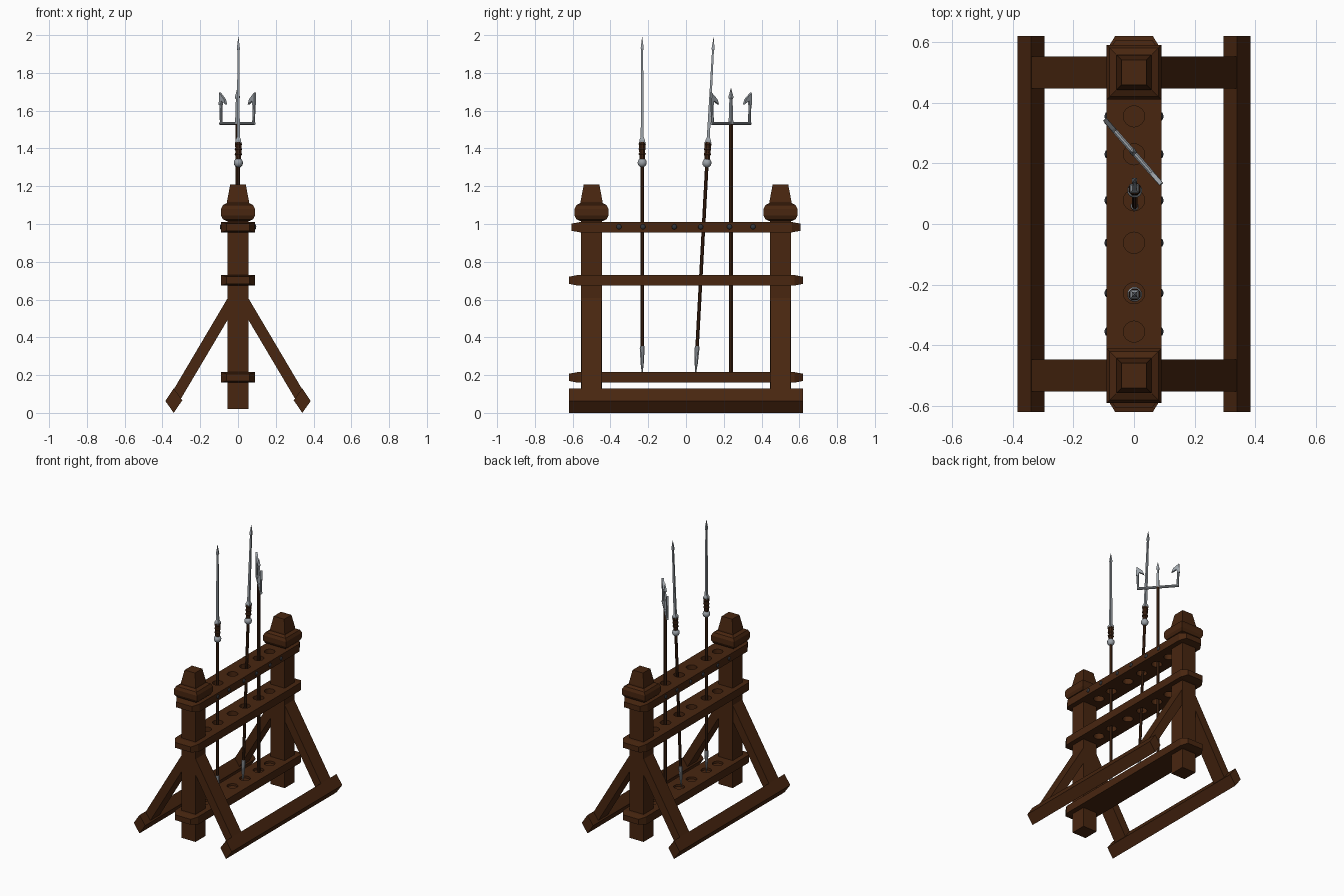
import bpy, bmesh, math
from mathutils import Matrix, Vector

if "Cube" in bpy.data.objects:
    bpy.data.objects.remove(bpy.data.objects["Cube"])


def material(name, rgb):
    m = bpy.data.materials.new(name)
    m.use_nodes = True
    m.diffuse_color = (*rgb, 1)
    m.node_tree.nodes["Principled BSDF"].inputs["Base Color"].default_value = (*rgb, 1)
    return m


WOOD = material("dark wood", (0.065, 0.019, 0.005))
SHAFT = material("shaft wood", (0.05, 0.017, 0.006))
STEEL = material("steel", (0.33, 0.36, 0.39))
IRON = material("dark iron", (0.03, 0.033, 0.04))


def finish(name, bm, mat, matrix=Matrix(), smooth=False):
    bmesh.ops.recalc_face_normals(bm, faces=bm.faces)
    mesh = bpy.data.meshes.new(name)
    bm.to_mesh(mesh)
    bm.free()
    mesh.materials.append(mat)
    ob = bpy.data.objects.new(name, mesh)
    ob.matrix_world = matrix
    bpy.context.collection.objects.link(ob)
    if smooth:
        bpy.ops.object.select_all(action="DESELECT")
        ob.select_set(True)
        bpy.context.view_layer.objects.active = ob
        bpy.ops.object.shade_smooth_by_angle(angle=math.radians(40))
    return ob


def loft(name, rings, mat, matrix=Matrix(), smooth=False):
    """Skin a list of equally sized point rings and cap both ends."""
    bm = bmesh.new()
    rows = [[bm.verts.new(p) for p in ring] for ring in rings]
    n = len(rows[0])
    for a, b in zip(rows, rows[1:]):
        for i in range(n):
            j = (i + 1) % n
            bm.faces.new((a[i], a[j], b[j], b[i]))
    bm.faces.new(rows[0])
    bm.faces.new(rows[-1])
    return finish(name, bm, mat, matrix, smooth)


def turned(name, profile, sides, mat, matrix=Matrix(), smooth=False):
    """Lathe (radius, height) pairs; four sides gives square half-widths."""
    k = math.sqrt(2) if sides == 4 else 1
    rings = []
    for r, z in profile:
        angles = [math.tau * (i + 0.5) / sides for i in range(sides)]
        rings.append([(k * r * math.cos(a), k * r * math.sin(a), z) for a in angles])
    return loft(name, rings, mat, matrix, smooth)


def prism(name, outline, y0, y1, mat, matrix=Matrix()):
    return loft(name, [[(x, y, z) for x, z in outline] for y in (y0, y1)], mat, matrix)


def rod(name, p, q, r, mat, matrix=Matrix()):
    d = Vector(q) - Vector(p)
    place = Matrix.Translation(p) @ d.to_track_quat("Z", "Y").to_matrix().to_4x4()
    return turned(name, [(r, 0), (r, d.length)], 8, mat, matrix @ place, True)


HOLES = (-0.355, -0.228, -0.062, 0.078, 0.23, 0.355)


def rail(name, z, length, depth):
    """Plank with tapered ends and a row of drilled holes."""
    rings = []
    for y, hx, hz in ((-length, 0.062, 0.019), (0.045 - length, 0.09, 0.0275),
                      (length - 0.045, 0.09, 0.0275), (length, 0.062, 0.019)):
        rings.append([(-hx, y, z - hz), (hx, y, z - hz), (hx, y, z + hz), (-hx, y, z + hz)])
    ob = loft(name, rings, WOOD)
    bm = bmesh.new()
    for y in HOLES:
        bmesh.ops.create_cone(bm, cap_ends=True, segments=16, radius1=0.035, radius2=0.035,
                              depth=0.2, matrix=Matrix.Translation((0, y, z + 0.1275 - depth)))
    cutter = finish(name + "_cutter", bm, WOOD)
    cutter.hide_render = True
    mod = ob.modifiers.new("holes", "BOOLEAN")
    mod.operation = "DIFFERENCE"
    mod.solver = "EXACT"
    mod.object = cutter
    bpy.context.view_layer.objects.active = ob
    bpy.ops.object.modifier_apply(modifier=mod.name)
    bpy.data.objects.remove(cutter)


# Rails
rail("top_rail", 0.983, 0.605, 0.1)
rail("middle_rail", 0.702, 0.62, 0.1)
rail("bottom_rail", 0.188, 0.62, 0.015)

# Posts with moulded caps, and the splayed struts
for end, s in (("front", -1), ("back", 1)):
    at = Matrix.Translation((0, s * 0.5, 0))
    turned(end + "_post", [(0.055, 0.02), (0.055, 1.03)], 4, WOOD, at)
    turned(end + "_post_cushion", [(0.06, 1.015), (0.08, 1.025), (0.09, 1.045), (0.09, 1.08),
                                   (0.08, 1.1), (0.06, 1.11)], 4, WOOD, at)
    turned(end + "_post_finial", [(0.058, 1.105), (0.058, 1.12), (0.041, 1.21)], 4, WOOD, at)
    for side, m in (("left", 1), ("right", -1)):
        outline = [(0, 0.7), (m * 0.34, 0.125), (m * 0.32, 0.045), (0, 0.585)]
        prism(f"{end}_{side}_strut", outline, s * 0.5 - 0.053, s * 0.5 + 0.053, WOOD)

# Foot beams
for side, m in (("left", 1), ("right", -1)):
    outline = [(m * 0.34, 0), (m * 0.385, 0.063), (m * 0.34, 0.13), (m * 0.295, 0.067)]
    prism(side + "_foot_beam", outline, -0.62, 0.62, WOOD)

# Bolts beside each hole
for i, y in enumerate(HOLES):
    for m in (-1, 1):
        bm = bmesh.new()
        bmesh.ops.create_icosphere(bm, subdivisions=2, radius=0.014)
        bmesh.ops.scale(bm, vec=(0.5, 1, 1), verts=bm.verts)
        finish(f"bolt_{i}_{m}", bm, IRON, Matrix.Translation((m * 0.09, y, 0.985)), True)


# Spears
def spear(name, place):
    turned(name + "_butt_spike", [(0.001, 0.2), (0.009, 0.26), (0.014, 0.34), (0.012, 0.355)],
           8, STEEL, place, True)
    turned(name + "_shaft", [(0.01, 0.34), (0.01, 1.32)], 8, SHAFT, place, True)
    ball = [(max(0.001, 0.025 * math.sin(math.pi * i / 8)),
             1.325 - 0.025 * math.cos(math.pi * i / 8)) for i in range(9)]
    turned(name + "_ball", ball, 12, STEEL, place, True)
    turned(name + "_grip", [(0.015, 1.34), (0.019, 1.435)], 8, SHAFT, place, True)
    for i in range(3):
        z = 1.365 + 0.026 * i
        turned(f"{name}_grip_band_{i}", [(0.018, z), (0.021, z + 0.006), (0.018, z + 0.012)],
               8, SHAFT, place)
    turned(name + "_socket", [(0.015, 1.43), (0.015, 1.445), (0.008, 1.46)], 4, STEEL, place)
    turned(name + "_blade", [(0.008, 1.44), (0.005, 1.92), (0.008, 1.93), (0.0008, 1.99)],
           4, STEEL, place)


spear("upright_spear", Matrix.Translation((0.002, -0.232, 0)))
spear("leaning_spear", Matrix.Translation((0.002, 0.04, 0)) @ Matrix.Rotation(-0.0535, 4, "X"))

# Trident, turned diagonally
place = Matrix.Translation((-0.003, 0.238, 0)) @ Matrix.Rotation(math.atan2(0.1, -0.0875), 4, "Z")
turned("trident_shaft", [(0.011, 0.2), (0.011, 1.53)], 8, SHAFT, place, True)
rod("trident_crossbar", (-0.137, 0, 1.532), (0.137, 0, 1.532), 0.009, STEEL, place)
turned("trident_centre_prong", [(0.009, 1.53), (0.006, 1.66), (0.01, 1.67), (0.0008, 1.718)],
       4, STEEL, place)
for side, m in (("left", 1), ("right", -1)):
    rod(f"trident_{side}_prong", (m * 0.13, 0, 1.53), (m * 0.134, 0, 1.65), 0.008, STEEL, place)
    barb = [(0.14, 1.695), (0.143, 1.63), (0.126, 1.63), (0.124, 1.652), (0.09, 1.633), (0.1, 1.66)]
    prism(f"trident_{side}_barb", [(m * x, z) for x, z in barb], -0.007, 0.007, STEEL, place)
